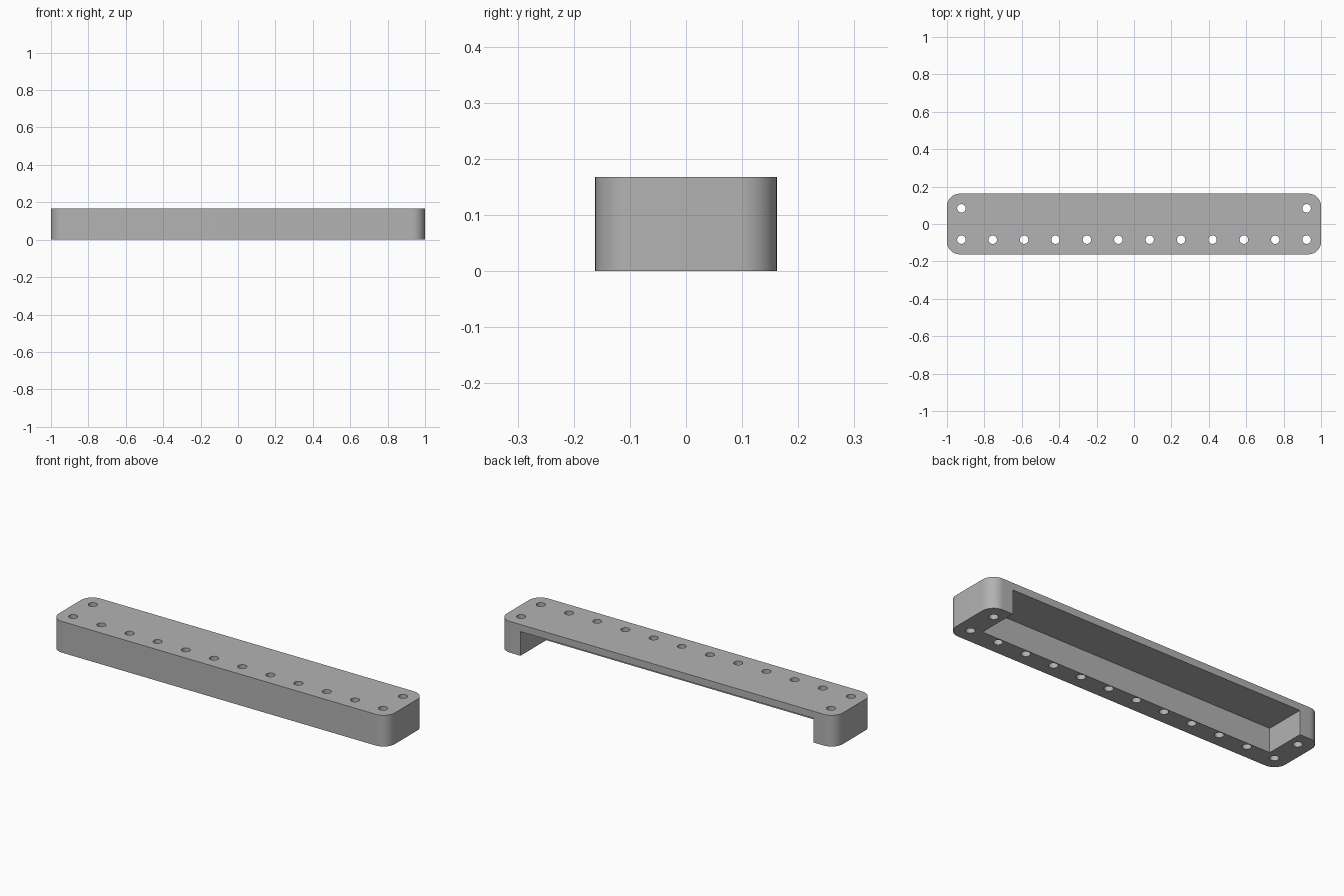
import bpy, bmesh
from math import radians, cos, sin
from mathutils import Matrix, Vector

cube = bpy.data.objects.get("Cube")
if cube:
    bpy.data.objects.remove(cube, do_unlink=True)

HX, HY, HEIGHT = 1.0, 0.162, 0.168    # half length, half width, height
CORNER = 0.067                        # outer corner radius
PITCH, HOLE_R = 0.1678, 0.0225        # hole spacing and radius
POCKET_X, POCKET_FRONT, CEILING = 0.872, -0.057, 0.13

grey = bpy.data.materials.new("plain grey")
grey.use_nodes = True
colour = (0.45, 0.45, 0.45, 1)
grey.diffuse_color = colour
grey.node_tree.nodes["Principled BSDF"].inputs["Base Color"].default_value = colour


def to_object(bm, name):
    bmesh.ops.recalc_face_normals(bm, faces=bm.faces)
    mesh = bpy.data.meshes.new(name)
    bm.to_mesh(mesh)
    bm.free()
    mesh.materials.append(grey)
    obj = bpy.data.objects.new(name, mesh)
    bpy.context.collection.objects.link(obj)
    return obj


def cut(target, cutter):
    mod = target.modifiers.new(cutter.name, 'BOOLEAN')
    mod.operation, mod.solver, mod.object = 'DIFFERENCE', 'EXACT', cutter
    bpy.context.view_layer.objects.active = target
    bpy.ops.object.modifier_apply(modifier=mod.name)
    bpy.data.objects.remove(cutter, do_unlink=True)


# Rounded bar body
bm = bmesh.new()
outline, steps = [], 12
for quarter, (sx, sy) in enumerate([(1, 1), (-1, 1), (-1, -1), (1, -1)]):
    for i in range(steps + 1):
        a = radians(90 * (quarter + i / steps))
        outline.append(bm.verts.new((sx * (HX - CORNER) + CORNER * cos(a),
                                     sy * (HY - CORNER) + CORNER * sin(a), 0)))
base = bm.faces.new(outline)
top = bmesh.ops.extrude_face_region(bm, geom=[base])["geom"]
bmesh.ops.translate(bm, vec=(0, 0, HEIGHT),
                    verts=[v for v in top if isinstance(v, bmesh.types.BMVert)])
body = to_object(bm, "mounting_bar")

# Pocket open to the back and underside
bm = bmesh.new()
low = Vector((-POCKET_X, POCKET_FRONT, -0.1))
high = Vector((POCKET_X, HY + 0.1, CEILING))
bmesh.ops.create_cube(bm, size=1, matrix=Matrix.Translation((low + high) / 2)
                      @ Matrix.Diagonal((high - low).to_4d()))
cut(body, to_object(bm, "pocket_cutter"))

# Front row of twelve holes and one at each back corner
bm = bmesh.new()
spots = [((i - 5.5) * PITCH, -PITCH / 2) for i in range(12)]
spots += [(s * 5.5 * PITCH, PITCH / 2) for s in (-1, 1)]
for x, y in spots:
    bmesh.ops.create_cone(bm, cap_ends=True, segments=32, radius1=HOLE_R,
                          radius2=HOLE_R, depth=1,
                          matrix=Matrix.Translation((x, y, 0)))
cut(body, to_object(bm, "hole_cutter"))

# Smooth rounded walls, crisp edges
body.select_set(True)
bpy.context.view_layer.objects.active = body
bpy.ops.object.shade_smooth_by_angle(angle=radians(30))
